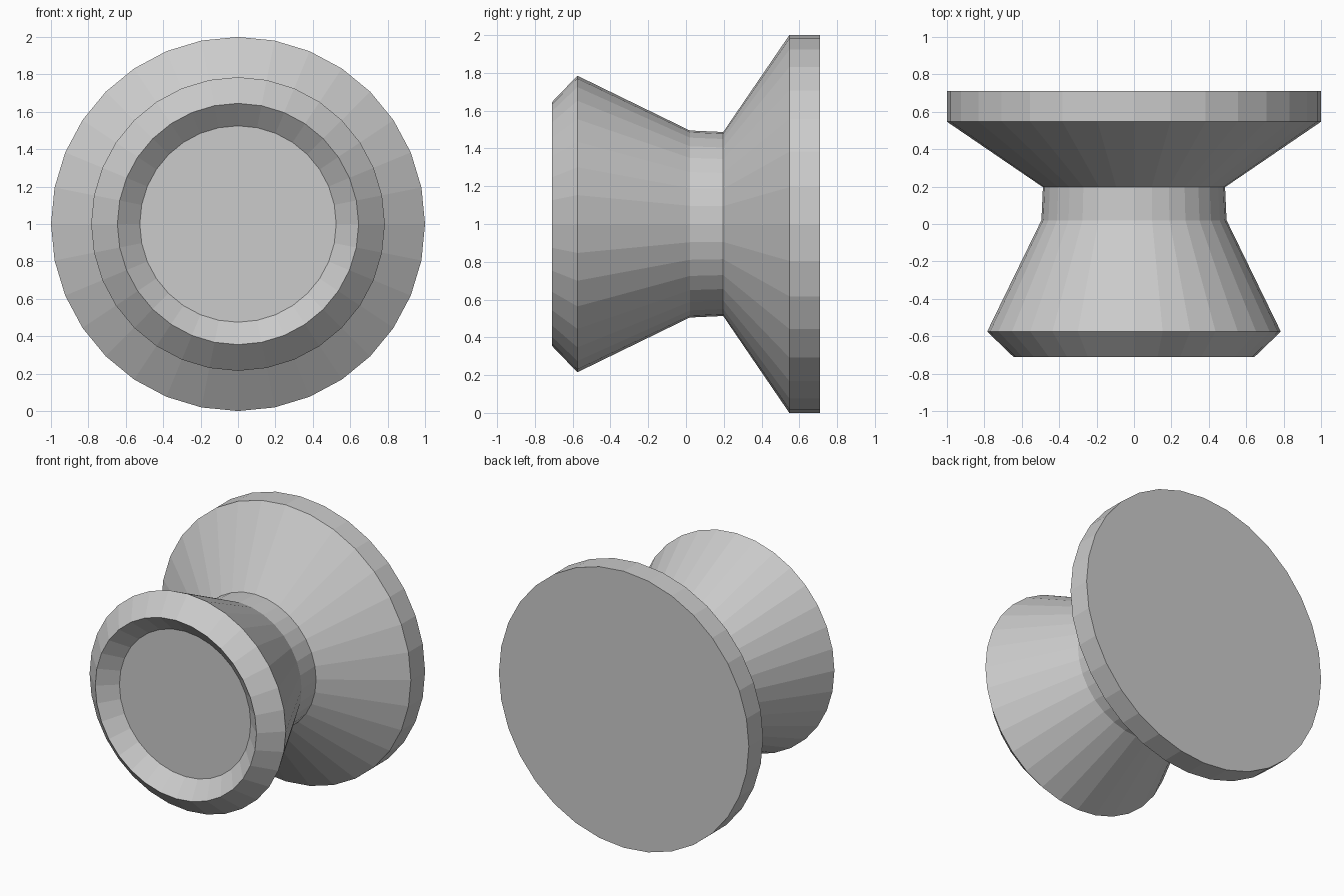
import bpy
import bmesh
from math import cos, sin, tau

cube = bpy.data.objects.get("Cube")
if cube:
    bpy.data.objects.remove(cube, do_unlink=True)

SIDES = 32

# Plain grey material
grey = bpy.data.materials.new("plain grey")
grey.use_nodes = True
colour = (0.6, 0.6, 0.6, 1)
grey.diffuse_color = colour
grey.node_tree.nodes["Principled BSDF"].inputs["Base Color"].default_value = colour


def turned(name, profile, material, height):
    """Revolve (radius, y) points around the y axis and cap both ends."""
    bm = bmesh.new()
    rings = [[bm.verts.new((r * sin(tau * i / SIDES), y, height + r * cos(tau * i / SIDES)))
              for i in range(SIDES)] for r, y in profile]
    for a, b in zip(rings, rings[1:]):
        for i in range(SIDES):
            j = (i + 1) % SIDES
            bm.faces.new((a[i], a[j], b[j], b[i]))
    bm.faces.new(rings[0])
    bm.faces.new(rings[-1])
    bmesh.ops.recalc_face_normals(bm, faces=bm.faces)
    mesh = bpy.data.meshes.new(name)
    bm.to_mesh(mesh)
    bm.free()
    mesh.materials.append(material)
    obj = bpy.data.objects.new(name, mesh)
    bpy.context.collection.objects.link(obj)
    return obj


# Knob: recessed front, bevelled rim, tapered grip, neck, flared base
turned("round_knob", [
    (0.525, -0.605),  # recess floor
    (0.645, -0.71),   # front lip
    (0.785, -0.575),  # widest rim
    (0.495, 0.02),    # neck front
    (0.487, 0.197),   # neck back
    (1.0, 0.547),     # base flare
    (1.0, 0.71),      # back plate
], grey, 1.0)
